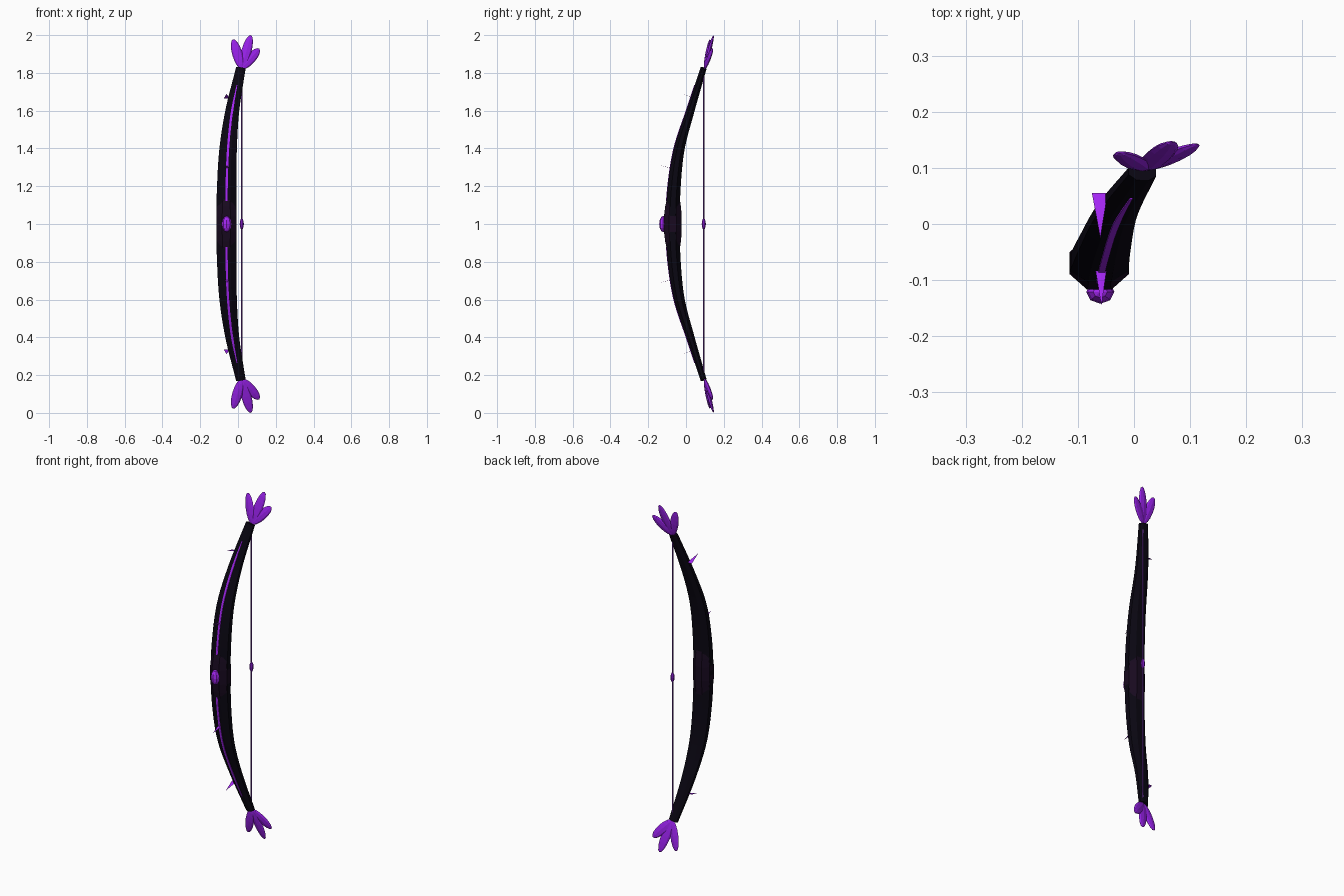
import bpy, bmesh, math
from mathutils import Vector, Matrix

if "Cube" in bpy.data.objects:
    bpy.data.objects.remove(bpy.data.objects["Cube"])


def material(name, rgb):
    m = bpy.data.materials.new(name)
    m.diffuse_color = (*rgb, 1)
    m.use_nodes = True
    m.node_tree.nodes["Principled BSDF"].inputs["Base Color"].default_value = m.diffuse_color
    return m


BLACK = material("dark_wood", (0.003, 0.002, 0.006))
WRAP = material("grip_wrap", (0.009, 0.003, 0.014))
PURPLE = material("bright_purple", (0.38, 0.02, 0.92))
LEAF = material("leaf_purple", (0.30, 0.015, 0.78))
STRING = material("string_purple", (0.14, 0.03, 0.32))


def make_object(name, bm, mat):
    bmesh.ops.recalc_face_normals(bm, faces=bm.faces)
    me = bpy.data.meshes.new(name)
    bm.to_mesh(me)
    bm.free()
    me.materials.append(mat)
    ob = bpy.data.objects.new(name, me)
    bpy.context.collection.objects.link(ob)
    return ob


# Limb stations by height above the middle: x, y, half width, half depth
KEYS = [(0.0, -0.062, -0.070, 0.053, 0.037), (0.2, -0.060, -0.062, 0.051, 0.034),
        (0.4, -0.052, -0.035, 0.046, 0.028), (0.6, -0.030, 0.024, 0.036, 0.021),
        (0.825, 0.015, 0.093, 0.025, 0.016)]


def limb(z):
    """Smoothly interpolated x, y, half width, half depth at height z."""
    h = min(abs(z - 1), 0.825)
    i = max(j for j in range(4) if h >= KEYS[j][0] - 1e-9)
    a, b = KEYS[i], KEYS[i + 1]
    p = KEYS[i - 1] if i else (-0.2, *KEYS[1][1:])
    n = KEYS[i + 2] if i < 3 else None
    d = b[0] - a[0]
    t = (h - a[0]) / d
    out = []
    for k in range(1, 5):
        m0 = (b[k] - p[k]) / (b[0] - p[0]) * d
        m1 = (n[k] - a[k]) / (n[0] - a[0]) * d if n else b[k] - a[k]
        out.append((2*t**3 - 3*t*t + 1)*a[k] + (t**3 - 2*t*t + t)*m0
                   + (3*t*t - 2*t**3)*b[k] + (t**3 - t*t)*m1)
    return out


def sweep(name, heights, section, mat):
    """Loft section(z) -> [(side, depth)] along the limb path."""
    bm = bmesh.new()
    rings = []
    for z in heights:
        lo, hi = max(z - 0.01, 0.175), min(z + 0.01, 1.825)
        a, b = limb(lo), limb(hi)
        tan = Vector((b[0] - a[0], b[1] - a[1], hi - lo)).normalized()
        side = (Vector((1, 0, 0)) - tan * tan.x).normalized()
        depth = tan.cross(side)
        c = limb(z)
        o = Vector((c[0], c[1], z))
        rings.append([bm.verts.new(o + side * s + depth * d) for s, d in section(z)])
    n = len(rings[0])
    for r, q in zip(rings, rings[1:]):
        for i in range(n):
            bm.faces.new((r[i], r[(i + 1) % n], q[(i + 1) % n], q[i]))
    bm.faces.new(rings[0])
    bm.faces.new(rings[-1])
    return make_object(name, bm, mat)


def oval(w, d, n=8):
    k = 1 / math.cos(math.pi / n)
    return [(w * k * math.cos((i + .5) * math.tau / n), d * k * math.sin((i + .5) * math.tau / n))
            for i in range(n)]


# Bow body
sweep("bow_limbs", [0.175 + 1.65 * i / 40 for i in range(41)],
      lambda z: oval(*limb(z)[2:]), BLACK)

# Swollen wrapped grip
GRIP = {0.87: (.046, .035), 0.91: (.049, .042), 0.96: (.053, .047), 1.04: (.053, .047),
        1.09: (.049, .042), 1.13: (.046, .035)}
sweep("grip", list(GRIP), lambda z: oval(*GRIP[z]), WRAP)


# Glowing inlay on the front of each limb
def inlay(z):
    h = abs(z - 1)
    w = 0.006 * min(1, (0.76 - h) / 0.2 + 0.2)
    d = limb(z)[3]
    return [(-w, -d - .003), (w, -d - .003), (w, -d + .006), (-w, -d + .006)]


for label, s in (("upper", 1), ("lower", -1)):
    sweep(label + "_inlay", [1 + s * (0.12 + 0.61 * i / 18) for i in range(19)], inlay, PURPLE)


# Gem on the grip and nocking bead on the string
def ellipsoid(name, centre, size, mat, rot=Matrix(), seg=8, rings=6):
    bm = bmesh.new()
    bmesh.ops.create_uvsphere(bm, u_segments=seg, v_segments=rings, radius=1)
    bm.transform(Matrix.Translation(centre) @ rot @ Matrix.Diagonal((*size, 1)))
    return make_object(name, bm, mat)


ellipsoid("grip_gem", (-0.06, -0.121, 1), (0.025, 0.021, 0.043), PURPLE)
ellipsoid("nocking_bead", (0.02, 0.094, 1), (0.011, 0.011, 0.029), LEAF)

# Bowstring
bm = bmesh.new()
bmesh.ops.create_cone(bm, cap_ends=True, segments=6, radius1=.004, radius2=.004, depth=1.64,
                      matrix=Matrix.Translation((0.02, 0.094, 1)))
make_object("bowstring", bm, STRING)


def axes(direction):
    """Rotation: local z along direction, local y as near world y as possible."""
    z = direction.normalized()
    y = (Vector((0, 1, 0)) - z * z.y).normalized()
    return Matrix((y.cross(z), y, z)).transposed().to_4x4()


# Leaf tufts at both tips, mirrored about the middle
TIPS = [(-0.026, 0.127, 0.978), (0.068, 0.146, 1.0), (0.113, 0.142, 0.928)]
for label, s in (("upper", 1), ("lower", -1)):
    root = Vector((0.019, 0.097, 1 + s * 0.822))
    for i, (x, y, h) in enumerate(TIPS):
        tip = Vector((x, y, 1 + s * h))
        d = tip - root
        ellipsoid(f"{label}_leaf_{i + 1}", (root + tip) / 2, (0.027, 0.010, d.length / 2),
                  LEAF, axes(d), rings=8)

# Thin forward-pointing thorns, two per limb
THORNS = [((-0.061, 0.055, 0.665), (-0.060, -0.025, 0.69), 0.014),
          ((-0.059, -0.075, 0.295), (-0.058, -0.146, 0.312), 0.011)]
for label, s in (("upper", 1), ("lower", -1)):
    for i, (a, b, w) in enumerate(THORNS):
        a, b = (Vector((p[0], p[1], 1 + s * p[2])) for p in (a, b))
        fwd = (b - a).normalized()
        side = Vector((1, 0, 0))
        up = side.cross(fwd)
        bm = bmesh.new()
        base = [bm.verts.new(a + o) for o in (side * w, up * .001, side * -w, up * -.001)]
        apex = bm.verts.new(b)
        bm.faces.new(base)
        for k in range(4):
            bm.faces.new((base[k], base[(k + 1) % 4], apex))
        make_object(f"{label}_thorn_{i + 1}", bm, PURPLE)
